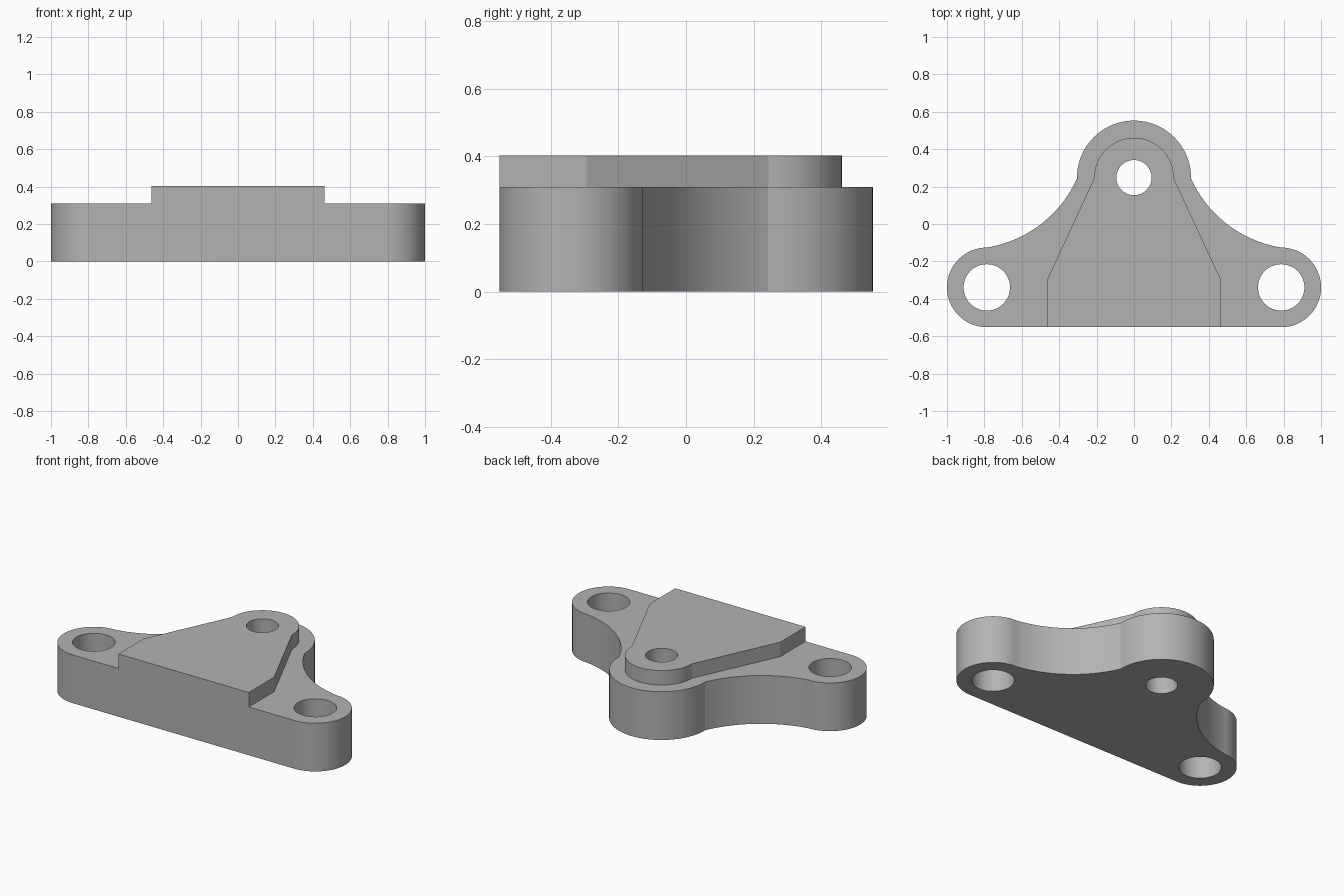
import bpy
import bmesh
from math import cos, sin, radians, atan2, degrees
from mathutils import Vector

EAR, TOP = Vector((0.787, -0.339)), Vector((0, 0.248))
EAR_R, TOP_R, PAD_R = 0.213, 0.305, 0.213
FRONT = -0.552
BASE_H, PAD_H = 0.31, 0.403

if "Cube" in bpy.data.objects:
    bpy.data.objects.remove(bpy.data.objects["Cube"])

grey = bpy.data.materials.new("plain grey")
grey.use_nodes = True
grey.diffuse_color = (0.45, 0.45, 0.45, 1)
grey.node_tree.nodes["Principled BSDF"].inputs["Base Color"].default_value = grey.diffuse_color


def arc(center, r, a0, a1, n):
    angles = [radians(a0 + (a1 - a0) * i / n) for i in range(n + 1)]
    return [center + r * Vector((cos(a), sin(a))) for a in angles]


def hollow_arc(p, q, r, n):
    """Concave arc from p to q, with its centre outside the body."""
    d = q - p
    c = (p + q) / 2 + Vector((d.y, -d.x)).normalized() * (r * r - d.length_squared / 4) ** 0.5
    a0, a1 = [degrees(atan2((v - c).y, (v - c).x)) % 360 for v in (p, q)]
    return arc(c, r, a0, a1, n)[1:-1]


def mirrored(half):
    """Closed outline from a right half that ends on the centre line."""
    return half + [Vector((-p.x, p.y)) for p in reversed(half[:-1])]


def prism(name, outline, z0, z1):
    bm = bmesh.new()
    face = bm.faces.new([bm.verts.new((p.x, p.y, z0)) for p in outline])
    top = bmesh.ops.extrude_face_region(bm, geom=[face])["geom"]
    bmesh.ops.translate(bm, vec=(0, 0, z1 - z0),
                        verts=[v for v in top if isinstance(v, bmesh.types.BMVert)])
    bmesh.ops.recalc_face_normals(bm, faces=bm.faces)
    mesh = bpy.data.meshes.new(name)
    bm.to_mesh(mesh)
    bm.free()
    mesh.materials.append(grey)
    obj = bpy.data.objects.new(name, mesh)
    bpy.context.collection.objects.link(obj)
    return obj


def combine(body, tool, operation):
    mod = body.modifiers.new(operation.lower(), "BOOLEAN")
    mod.operation, mod.object, mod.solver = operation, tool, "EXACT"
    bpy.context.view_layer.objects.active = body
    bpy.ops.object.modifier_apply(modifier=mod.name)
    bpy.data.objects.remove(tool)


# Base: two rounded ears, hollow flanks and a rounded rear lobe
ear = arc(EAR, EAR_R, -90, 90, 32)
lobe = arc(TOP, TOP_R, -1, 90, 18)
flank = hollow_arc(ear[-1], lobe[0], 0.642, 24)
bracket = prism("mounting_bracket", mirrored(ear + flank + lobe), 0, BASE_H)

# Raised pad, flush with the front and tapering to the rear lobe
pad_half = [Vector((0.463, FRONT)), Vector((0.463, -0.295))] + arc(TOP, PAD_R, -1, 90, 18)
combine(bracket, prism("raised_pad", mirrored(pad_half), BASE_H - 0.1, PAD_H), "UNION")

# Through holes
for center, r in ((EAR, 0.124), (Vector((-EAR.x, EAR.y)), 0.124), (TOP, 0.094)):
    hole = prism("hole_cutter", arc(center, r, 0, 360, 64)[:-1], -0.1, PAD_H + 0.1)
    hole.hide_render = True
    combine(bracket, hole, "DIFFERENCE")

bpy.ops.object.select_all(action="DESELECT")
bracket.select_set(True)
bpy.context.view_layer.objects.active = bracket
bpy.ops.object.shade_smooth_by_angle(angle=radians(18))
